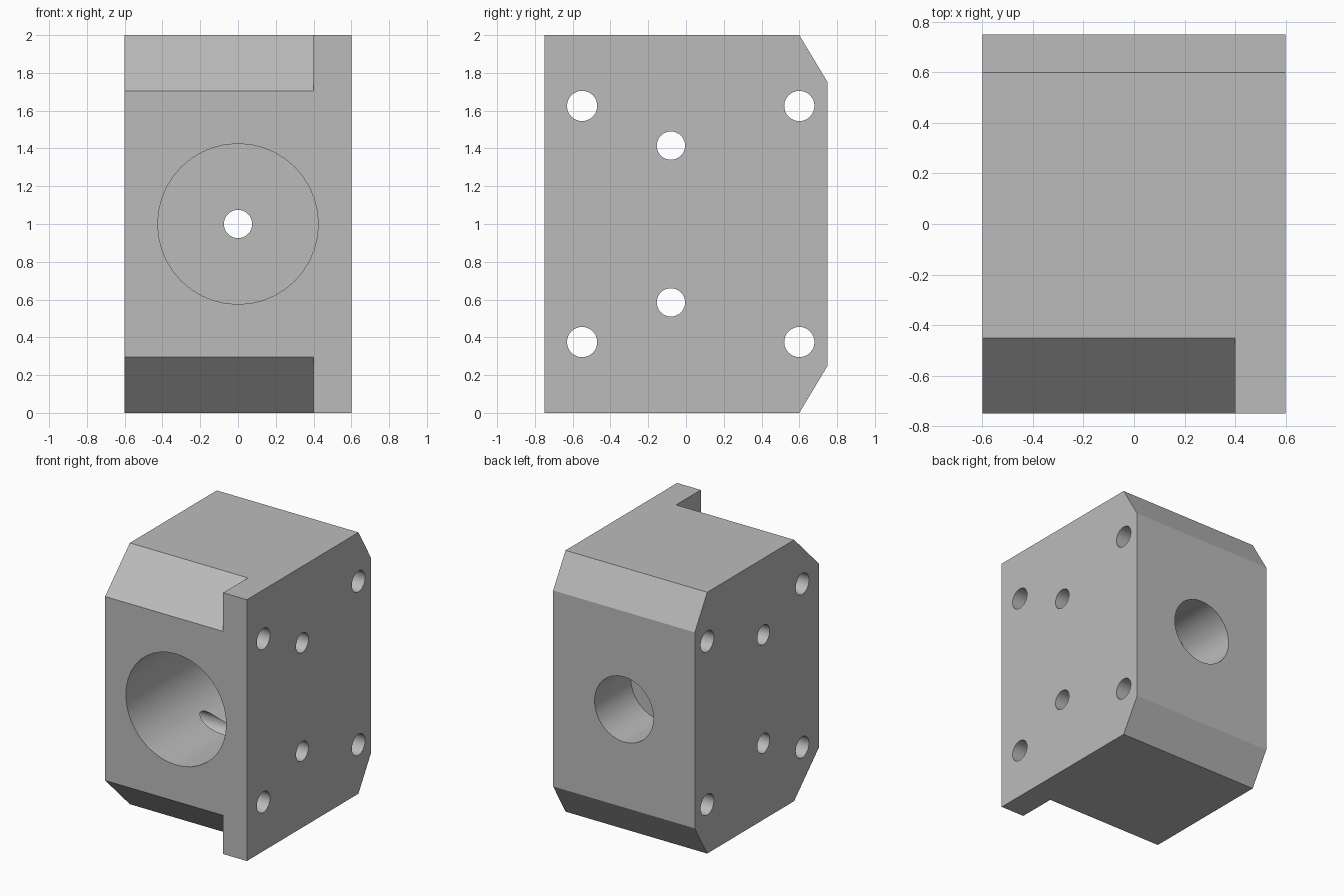
import bpy, bmesh, math
from mathutils import Matrix

cube = bpy.data.objects.get("Cube")
if cube:
    bpy.data.objects.remove(cube, do_unlink=True)

grey = bpy.data.materials.new("machined grey")
grey.use_nodes = True
colour = (0.5, 0.5, 0.5, 1)
grey.diffuse_color = colour
grey.node_tree.nodes["Principled BSDF"].inputs["Base Color"].default_value = colour


def add_object(name, bm):
    bmesh.ops.recalc_face_normals(bm, faces=bm.faces)
    mesh = bpy.data.meshes.new(name)
    bm.to_mesh(mesh)
    bm.free()
    mesh.materials.append(grey)
    obj = bpy.data.objects.new(name, mesh)
    bpy.context.collection.objects.link(obj)
    return obj


def prism(name, profile, x0, x1):
    """Extrude a (y, z) outline along x."""
    bm = bmesh.new()
    face = bm.faces.new([bm.verts.new((x0, y, z)) for y, z in profile])
    new = bmesh.ops.extrude_face_region(bm, geom=[face])["geom"]
    verts = [v for v in new if isinstance(v, bmesh.types.BMVert)]
    bmesh.ops.translate(bm, verts=verts, vec=(x1 - x0, 0, 0))
    return add_object(name, bm)


def cylinder(name, axis, centre, radius, length, sides=32):
    bm = bmesh.new()
    turn = Matrix.Rotation(math.pi / 2, 4, "Y" if axis == "x" else "X")
    bmesh.ops.create_cone(bm, cap_ends=True, segments=sides, radius1=radius,
                          radius2=radius, depth=length,
                          matrix=Matrix.Translation(centre) @ turn)
    return add_object(name, bm)


def bore(name, y0, y1, radius, sides=32):
    return cylinder(name, "y", (0, (y0 + y1) / 2, 1), radius, y1 - y0, sides)


# Block with chamfered back edges
block = prism("housing_block", [(-0.75, 0), (0.6, 0), (0.75, 0.25),
                                (0.75, 1.75), (0.6, 2), (-0.75, 2)], -0.6, 0.6)

# Front chamfers stop short of the side flange
wedge = [(-0.85, 1.605), (-0.35, 2.1), (-0.85, 2.1)]
cutters = [
    prism("upper_chamfer_cutter", wedge, -0.7, 0.4),
    prism("lower_chamfer_cutter", [(y, 2 - z) for y, z in wedge], -0.7, 0.4),
    # Stepped bore from front to back
    bore("front_bore_cutter", -0.85, 0.21, 0.425, 40),
    bore("centre_hole_cutter", 0.1, 0.4, 0.075),
    bore("back_bore_cutter", 0.31, 0.85, 0.25),
]

# Cross holes through the sides, mirrored about mid height
for y, rise, radius in [(-0.55, 0.625, 0.08), (0.6, 0.625, 0.08), (-0.08, 0.415, 0.075)]:
    for side in (-1, 1):
        cutters.append(cylinder("cross_hole_cutter", "x", (0, y, 1 + side * rise), radius, 1.4))

bpy.context.view_layer.objects.active = block
for cutter in cutters:
    cut = block.modifiers.new(cutter.name, "BOOLEAN")
    cut.operation = "DIFFERENCE"
    cut.solver = "EXACT"
    cut.object = cutter
    bpy.ops.object.modifier_apply(modifier=cut.name)
    bpy.data.objects.remove(cutter, do_unlink=True)

# Smooth hole walls, crisp edges
bpy.ops.object.select_all(action="DESELECT")
block.select_set(True)
bpy.ops.object.shade_smooth_by_angle(angle=math.radians(25))
